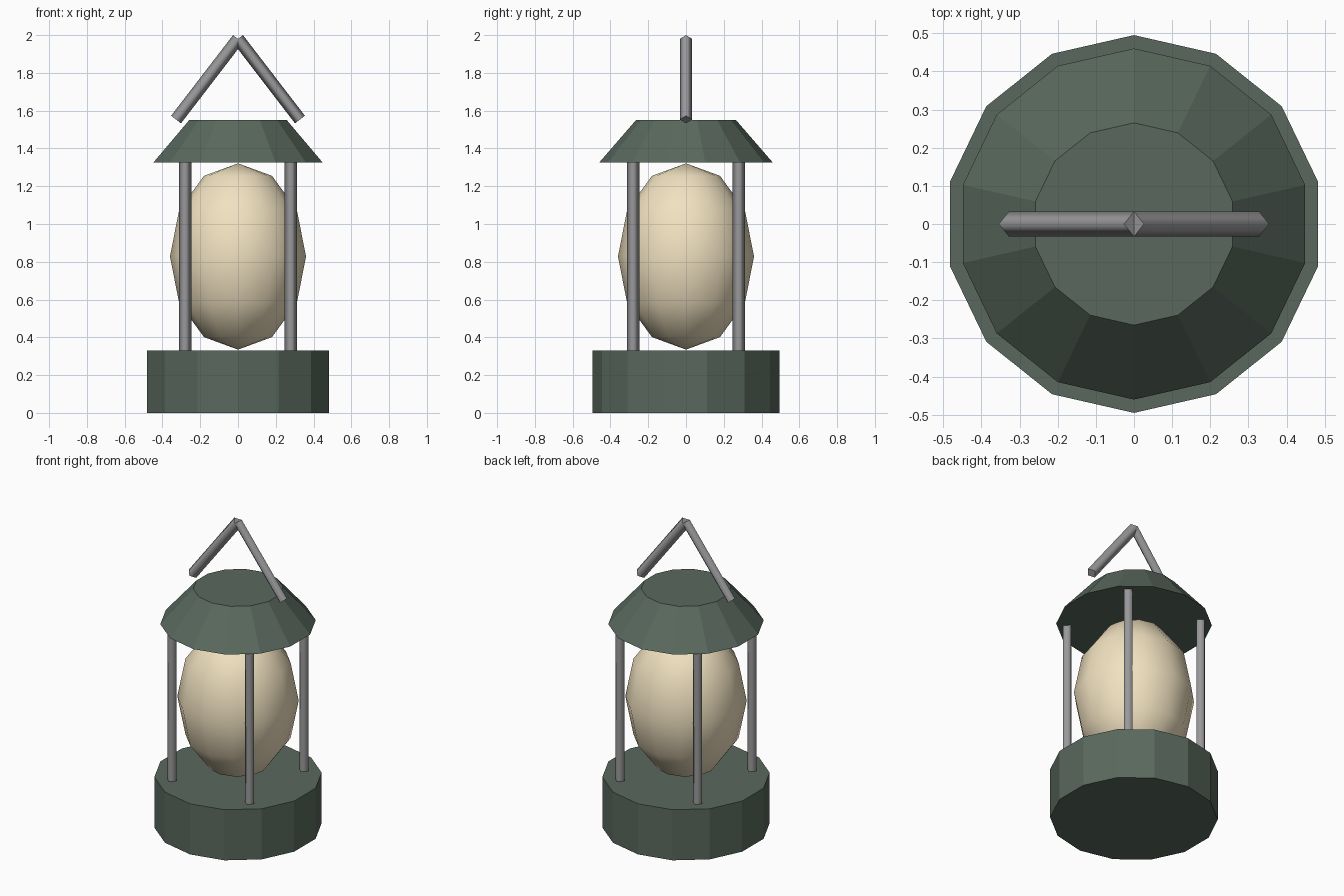
import bpy
import math

if "Cube" in bpy.data.objects:
    bpy.data.objects.remove(bpy.data.objects["Cube"])


def material(name, rgb):
    m = bpy.data.materials.new(name)
    m.diffuse_color = (*rgb, 1)
    m.use_nodes = True
    m.node_tree.nodes["Principled BSDF"].inputs["Base Color"].default_value = m.diffuse_color
    return m


GREEN = material("green_paint", (0.10, 0.14, 0.11))
METAL = material("grey_metal", (0.32, 0.32, 0.33))
CREAM = material("warm_glass", (0.88, 0.76, 0.53))


def finish(name, mat):
    ob = bpy.context.object
    ob.name = name
    ob.data.materials.append(mat)
    return ob


def frustum(name, r1, r2, z1, z2):
    bpy.ops.mesh.primitive_cone_add(vertices=14, radius1=r1, radius2=r2,
                                    depth=z2 - z1, location=(0, 0, (z1 + z2) / 2))
    return finish(name, GREEN)


def rod(name, a, b, r=0.033):
    """Four-sided rod in the xz plane, soft sides and crisp ends."""
    dx, dz = b[0] - a[0], b[2] - a[2]
    bpy.ops.mesh.primitive_cylinder_add(
        vertices=4, radius=r, depth=math.hypot(dx, dz),
        location=[(p + q) / 2 for p, q in zip(a, b)],
        rotation=(0, math.atan2(dx, dz), 0))
    ob = finish(name, METAL)
    bpy.ops.object.shade_smooth_by_angle(angle=math.radians(91))
    for p in ob.data.polygons:
        p.use_smooth = abs(p.normal.z) < 0.5
    return ob


# Base and roof
frustum("base", 0.495, 0.495, 0, 0.33)
frustum("roof", 0.46, 0.265, 1.325, 1.55)

# Glowing globe
bpy.ops.mesh.primitive_uv_sphere_add(segments=12, ring_count=6, radius=1,
                                     location=(0, 0, 0.828))
globe = finish("globe", CREAM)
globe.scale = (0.36, 0.36, 0.493)
bpy.ops.object.transform_apply(location=False, rotation=False, scale=True)
bpy.ops.object.shade_smooth()

# Four corner posts
for sx in (-1, 1):
    for sy in (-1, 1):
        x, y = 0.28 * sx, 0.28 * sy
        rod("post", (x, y, 0.33), (x, y, 1.33))

# Carrying handle, two arms meeting at the top
for s in (-1, 1):
    rod("handle_arm", (0.328 * s, 0, 1.553), (0, 0, 1.98))
